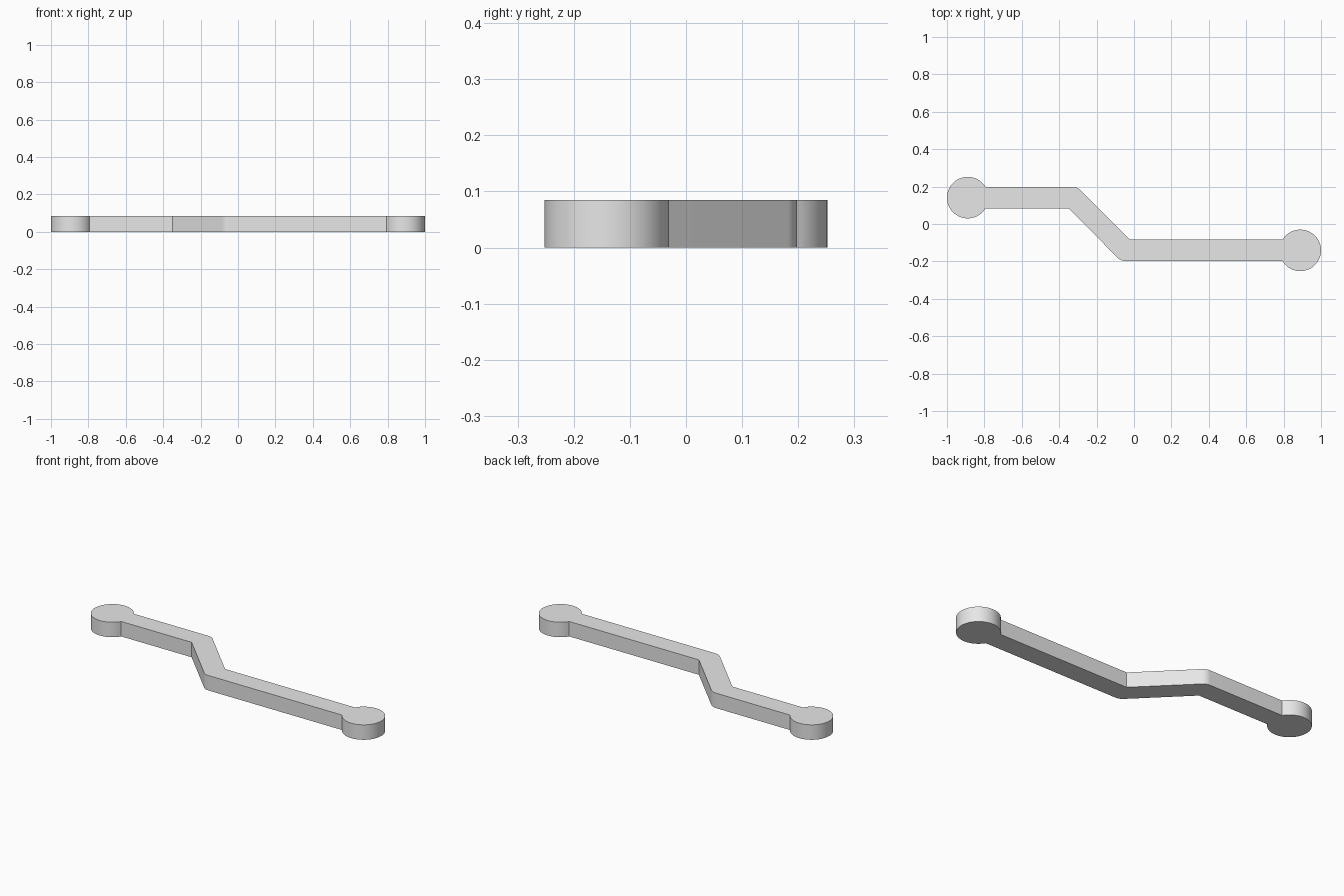
import bpy
import bmesh
from math import asin, cos, sin, pi

cube = bpy.data.objects.get("Cube")
if cube:
    bpy.data.objects.remove(cube, do_unlink=True)

HEIGHT = 0.085
HALF_WIDTH = 0.057
DISC_RADIUS = 0.111
LEFT_END, LEFT_BEND = (-0.889, 0.141), (-0.327, 0.141)
RIGHT_BEND, RIGHT_END = (-0.046, -0.141), (0.889, -0.141)


def arc(centre, radius, start, end, steps):
    """Points along an arc, both ends included."""
    angles = [start + (end - start) * i / steps for i in range(steps + 1)]
    return [(centre[0] + radius * cos(a), centre[1] + radius * sin(a)) for a in angles]


def inner_corner(bend, side):
    """Sharp inside corner of a 45 degree bend."""
    return (bend[0] + side * HALF_WIDTH * (2 ** 0.5 - 1), bend[1] + side * HALF_WIDTH)


# Outline, anticlockwise: end discs, rounded outer bends, sharp inner bends
neck = asin(HALF_WIDTH / DISC_RADIUS)
outline = arc(RIGHT_END, DISC_RADIUS, neck - pi, pi - neck, 56)
outline.append(inner_corner(RIGHT_BEND, 1))
outline += arc(LEFT_BEND, HALF_WIDTH, pi / 4, pi / 2, 8)
outline += arc(LEFT_END, DISC_RADIUS, neck, 2 * pi - neck, 56)
outline.append(inner_corner(LEFT_BEND, -1))
outline += arc(RIGHT_BEND, HALF_WIDTH, 1.25 * pi, 1.5 * pi, 8)

# Extrude the outline into a solid link
bm = bmesh.new()
base = bm.faces.new([bm.verts.new((x, y, 0)) for x, y in outline])
top = bmesh.ops.extrude_face_region(bm, geom=[base], use_keep_orig=True)
top_verts = [v for v in top["geom"] if isinstance(v, bmesh.types.BMVert)]
bmesh.ops.translate(bm, verts=top_verts, vec=(0, 0, HEIGHT))
bmesh.ops.recalc_face_normals(bm, faces=bm.faces)
mesh = bpy.data.meshes.new("offset_link")
bm.to_mesh(mesh)
bm.free()

link = bpy.data.objects.new("offset_link", mesh)
bpy.context.collection.objects.link(link)

# Plain grey finish
grey = bpy.data.materials.new("light_grey")
grey.use_nodes = True
colour = (0.8, 0.8, 0.8, 1)
grey.diffuse_color = colour
grey.node_tree.nodes["Principled BSDF"].inputs["Base Color"].default_value = colour
mesh.materials.append(grey)

bpy.ops.object.select_all(action="DESELECT")
link.select_set(True)
bpy.context.view_layer.objects.active = link
bpy.ops.object.shade_smooth_by_angle(angle=pi / 6)
